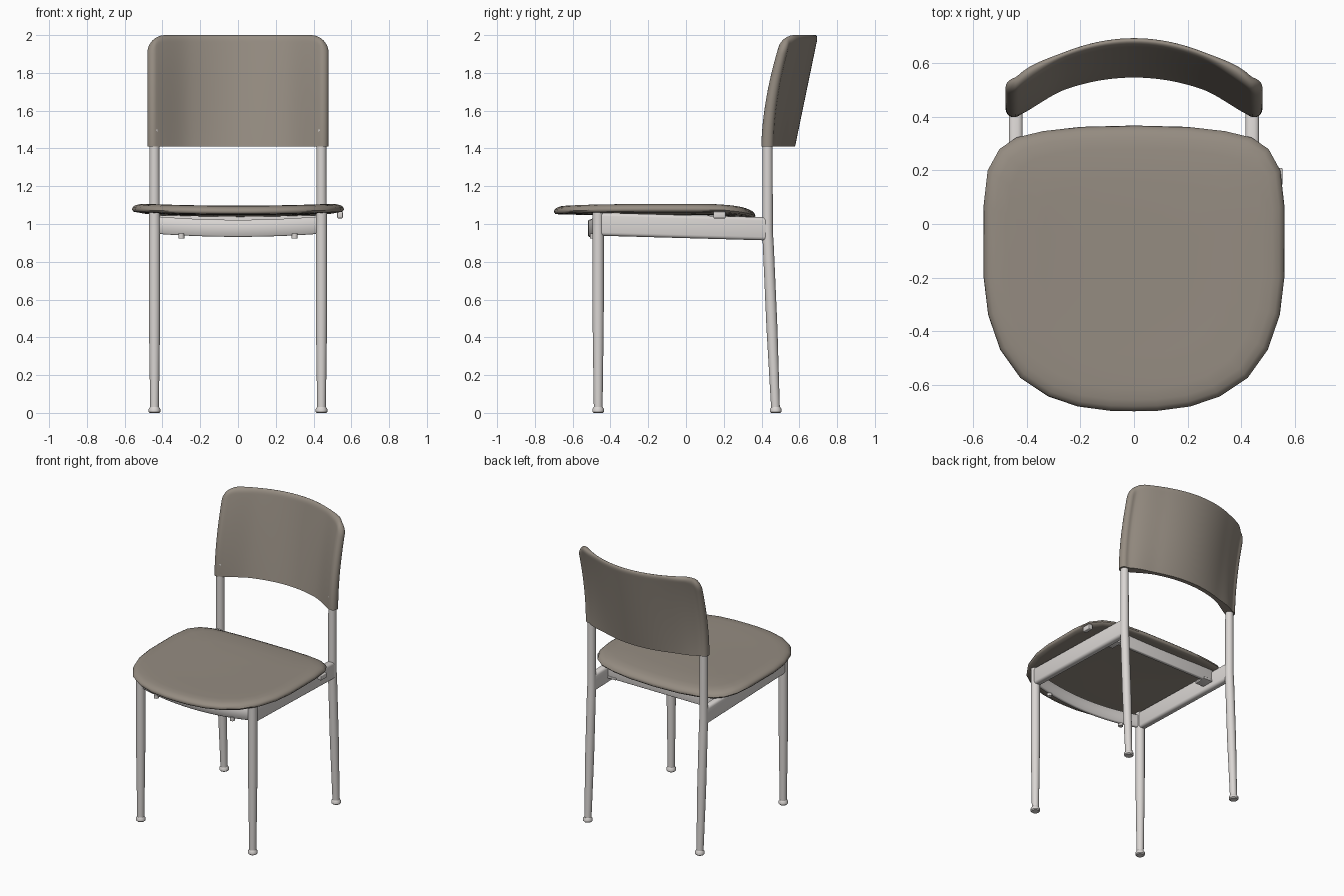
import bpy, bmesh, math
from mathutils import Vector

if "Cube" in bpy.data.objects:
    bpy.data.objects.remove(bpy.data.objects["Cube"])


def material(name, rgb):
    m = bpy.data.materials.new(name)
    m.diffuse_color = (*rgb, 1)
    m.use_nodes = True
    m.node_tree.nodes["Principled BSDF"].inputs["Base Color"].default_value = m.diffuse_color
    return m


FABRIC = material("taupe upholstery", (0.30, 0.262, 0.22))
METAL = material("pale grey metal", (0.70, 0.67, 0.65))


def finish(name, bm, mat, angle=40):
    bmesh.ops.remove_doubles(bm, verts=bm.verts, dist=1e-5)
    bmesh.ops.recalc_face_normals(bm, faces=bm.faces)
    me = bpy.data.meshes.new(name)
    bm.to_mesh(me)
    bm.free()
    ob = bpy.data.objects.new(name, me)
    bpy.context.collection.objects.link(ob)
    me.materials.append(mat)
    bpy.ops.object.select_all(action='DESELECT')
    ob.select_set(True)
    bpy.context.view_layer.objects.active = ob
    bpy.ops.object.shade_smooth_by_angle(angle=math.radians(angle))
    return ob


def loft(name, rings, mat, angle=40):
    """Skin a list of closed rings and cap both ends."""
    bm = bmesh.new()
    vs = [[bm.verts.new(p) for p in r] for r in rings]
    n = len(vs[0])
    for a, b in zip(vs, vs[1:]):
        for i in range(n):
            j = (i + 1) % n
            bm.faces.new((a[i], a[j], b[j], b[i]))
    bm.faces.new(vs[0])
    bm.faces.new(vs[-1])
    return finish(name, bm, mat, angle)


def tube(name, stations, mat, n=20):
    """Upright round bar from (x, y, z, radius) stations."""
    rings = [[(x + r * math.cos(k * math.tau / n), y + r * math.sin(k * math.tau / n), z)
              for k in range(n)] for x, y, z, r in stations]
    return loft(name, rings, mat)


def box(name, lo, hi, mat, bevel=0.0, slope=0.0):
    """Rounded box; slope lowers its rear end."""
    bm = bmesh.new()
    bmesh.ops.create_cube(bm, size=1)
    lo, hi = Vector(lo), Vector(hi)
    for v in bm.verts:
        rear = v.co.y > 0
        v.co = (lo + hi) / 2 + v.co * (hi - lo)
        v.co.z -= slope if rear else 0
    if bevel:
        bmesh.ops.bevel(bm, geom=bm.edges[:], offset=bevel, segments=3,
                        profile=0.5, affect='EDGES')
    return finish(name, bm, mat)


# Seat pad: half outline, mirrored, lofted through a rounded edge profile
half = [(0, -0.70), (0.09, -0.698), (0.21, -0.682), (0.32, -0.645), (0.425, -0.575),
        (0.50, -0.47), (0.545, -0.34), (0.562, -0.20), (0.562, 0.07), (0.547, 0.20),
        (0.503, 0.28), (0.44, 0.323), (0.34, 0.347), (0.20, 0.363), (0, 0.368)]
outline = half + [(-x, y) for x, y in half[-2:0:-1]]
profile = [(0.02, 1.047), (0.5, 1.047), (0.93, 1.05), (0.985, 1.053), (1.0, 1.064),
           (0.99, 1.078), (0.965, 1.088), (0.92, 1.095), (0.84, 1.097), (0.6, 1.095),
           (0.3, 1.094), (0.02, 1.094)]
rings = []
for s, z in profile:
    ring = []
    for px, py in outline:
        x, y = px * s, -0.165 + (py + 0.165) * s
        drop = 0.022 * (max(0, y - 0.12) / 0.25) ** 2
        ring.append((x, y, z + 0.01 * (x / 0.5) ** 2 - drop))
    rings.append(ring)
loft("seat", rings, FABRIC, 60)

# Backrest: bowed shell, thicker where it swallows the posts, rounded rim
W, ZB, ZT, R, E = 0.48, 1.41, 2.0, 0.095, 0.03


def back_point(u, v, side):
    x = W * u
    over = max(0, abs(x) - (W - R))
    top = ZT - R + math.sqrt(max(0, R * R - over * over))
    z = ZB + (top - ZB) * v
    if over > 0 and z > ZT - R:
        d = R - math.hypot(over, z - (ZT - R))
    else:
        d = min(W - abs(x), ZT - z)
    d = min(max(d, 0) / E, 1)
    s = (z - ZB) / (ZT - ZB)
    end = 0.432 + 0.105 * s ** 1.8
    mid = 0.5625 + 0.122 * s
    bow = max(0, 1 - (x / 0.44) ** 2)
    k = min(max((abs(x) - 0.25) / 0.16, 0), 1)
    thick = 0.03 + (0.036 - 0.012 * s) * k * k * (3 - 2 * k)
    half_t = thick / 2 * math.sqrt(max(0, 1 - (1 - d) ** 2))
    return (x, end + (mid - end) * bow + side * half_t, z)


NU, NV = 56, 32
us = [math.sin((i / NU - 0.5) * math.pi) for i in range(NU + 1)]
vs = [math.sin(j / NV * math.pi / 2) for j in range(NV + 1)]
bm = bmesh.new()
grid = {s: [[bm.verts.new(back_point(u, v, s)) for v in vs] for u in us] for s in (-1, 1)}
for s in (-1, 1):
    g = grid[s]
    for i in range(NU):
        for j in range(NV):
            bm.faces.new((g[i][j], g[i + 1][j], g[i + 1][j + 1], g[i][j + 1]))
for i in range(NU):  # flat underside
    bm.faces.new((grid[-1][i][0], grid[-1][i + 1][0], grid[1][i + 1][0], grid[1][i][0]))
finish("backrest", bm, FABRIC, 60)

# Legs, feet and side rails, one set per side
for sx, side in ((-1, "left"), (1, "right")):
    x = 0.442 * sx
    tube(f"front_leg_{side}", [(x, -0.465, 0.02, 0.023), (x, -0.465, 0.45, 0.029),
                               (x, -0.465, 0.6, 0.03), (x, -0.465, 1.062, 0.03)], METAL)
    tube(f"back_leg_{side}", [(x, 0.474, 0.02, 0.023), (x, 0.455, 0.45, 0.029),
                              (x, 0.436, 0.88, 0.029), (x, 0.432, 0.96, 0.028),
                              (x, 0.432, 1.5, 0.026)], METAL)
    for y, end in ((-0.465, "front"), (0.475, "back")):
        tube(f"{end}_foot_{side}", [(x, y, 0, 0.025), (x, y, 0.006, 0.031),
                                    (x, y, 0.02, 0.031), (x, y, 0.032, 0.023)], METAL)
    box(f"side_rail_{side}", (x - 0.026, -0.46, 0.938), (x + 0.026, 0.435, 1.06),
        METAL, 0.018, 0.025)
    # small studs under the front apron
    tube(f"apron_stud_{side}", [(0.3 * sx, -0.492, 0.924, 0.016),
                                (0.3 * sx, -0.492, 0.95, 0.016)], METAL, 12)
    # brackets joining the rear crossbar to the rails
    box(f"crossbar_bracket_{side}", (0.385 * sx - 0.035, 0.20, 0.955),
        (0.385 * sx + 0.035, 0.29, 0.97), METAL, 0.004)

# Front apron: bowed strip between the front legs
rings = []
for i in range(25):
    x = -0.43 + 0.86 * i / 24
    b = 1 - (x / 0.43) ** 2
    y, lo, hi = -0.462 - 0.045 * b, 0.948 - 0.016 * b, 1.04 - 0.018 * b
    rings.append([(x, y - 0.012, lo + 0.006), (x, y - 0.006, lo), (x, y + 0.006, lo),
                  (x, y + 0.012, lo + 0.006), (x, y + 0.012, hi - 0.006),
                  (x, y + 0.006, hi), (x, y - 0.006, hi), (x, y - 0.012, hi - 0.006)])
loft("front_apron", rings, METAL, 50)

# Rear crossbar and the small tab under the seat's right edge
box("rear_crossbar", (-0.43, 0.26, 0.955), (0.43, 0.285, 1.045), METAL, 0.006)
box("seat_tab", (0.525, 0.145, 1.03), (0.555, 0.21, 1.065), METAL, 0.005)
